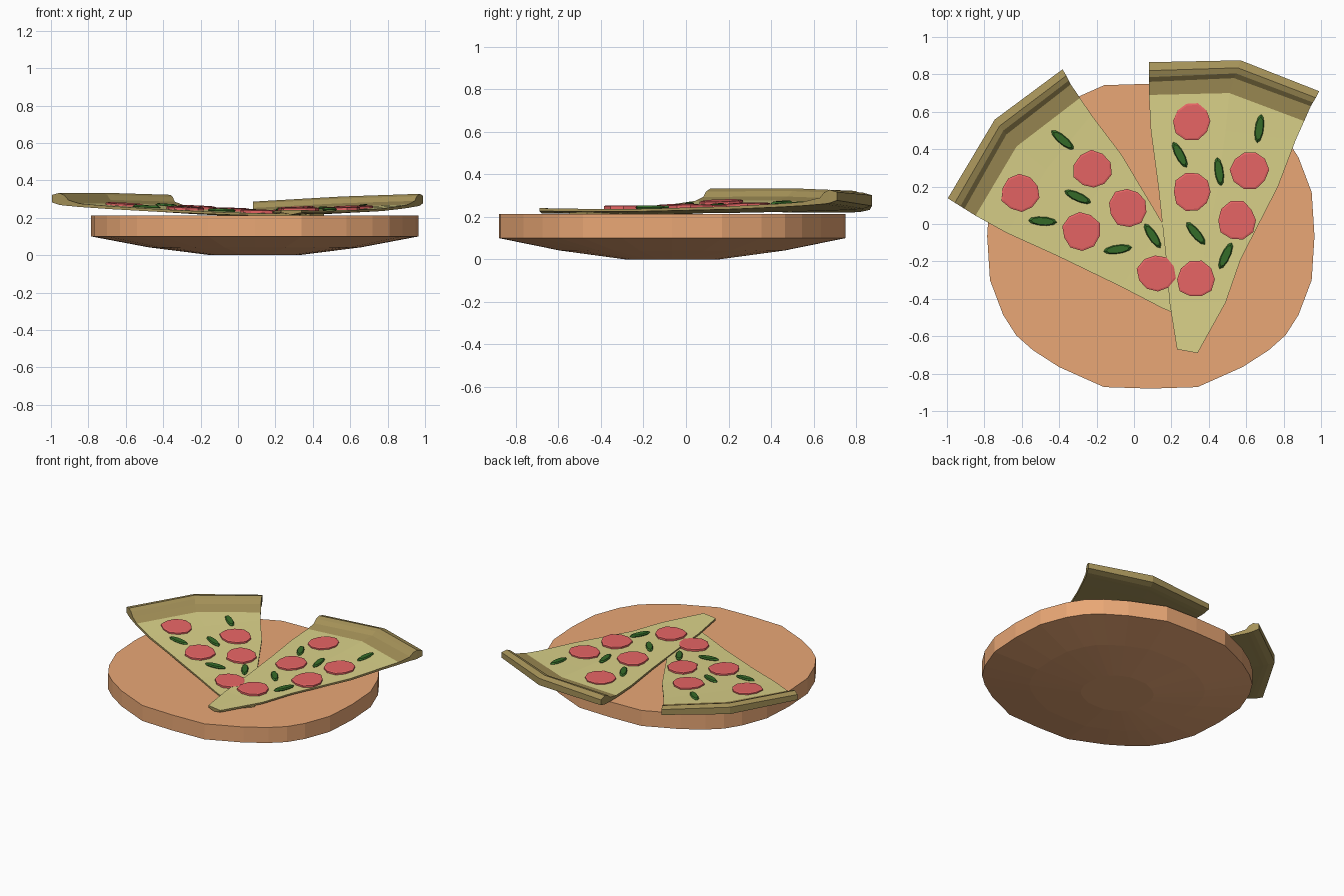
import bpy, bmesh, math, random

if "Cube" in bpy.data.objects:
    bpy.data.objects.remove(bpy.data.objects["Cube"])

random.seed(4)


def material(name, r, g, b):
    m = bpy.data.materials.new(name)
    m.diffuse_color = (r, g, b, 1)
    m.use_nodes = True
    m.node_tree.nodes["Principled BSDF"].inputs["Base Color"].default_value = m.diffuse_color
    return m


WOOD = material("wood", 0.82, 0.39, 0.18)
CHEESE = material("cheese", 0.70, 0.64, 0.25)
CRUST = material("crust", 0.38, 0.29, 0.10)
SALAMI = material("pepperoni", 0.80, 0.13, 0.13)
GREEN = material("pepper", 0.036, 0.15, 0.022)


def finish(name, bm, mats):
    bmesh.ops.recalc_face_normals(bm, faces=bm.faces)
    me = bpy.data.meshes.new(name)
    bm.to_mesh(me)
    bm.free()
    for m in mats:
        me.materials.append(m)
    ob = bpy.data.objects.new(name, me)
    bpy.context.collection.objects.link(ob)
    return ob


def stack(name, outline, centre, rings, mat, place=lambda x, y, z: (x, y, z)):
    """Capped solid from scaled copies of one outline at several heights."""
    bm = bmesh.new()
    loops = [[bm.verts.new(place(centre[0] + x * s, centre[1] + y * s, z))
              for x, y in outline] for s, z in rings]
    n = len(outline)
    for a, b in zip(loops, loops[1:]):
        for i in range(n):
            j = (i + 1) % n
            bm.faces.new((a[i], a[j], b[j], b[i]))
    bm.faces.new(loops[0])
    bm.faces.new(loops[-1])
    return finish(name, bm, [mat])


# Round board with a shallow convex underside
quarter = [(0.875, 0), (0.86, 0.235), (0.79, 0.42), (0.72, 0.53),
           (0.63, 0.61), (0.49, 0.70), (0.25, 0.807)]
half = quarter + [(0, 0.815)] + [(-x, y) for x, y in quarter[::-1]]
board = half + [(x, -y) for x, y in half[-2:0:-1]]
stack("board", board, (0.09, -0.065),
      [(0.27, 0), (0.65, 0.042), (1, 0.10), (1, 0.213)], WOOD)

# Slice rows from tip to rim: left, middle, right, top height, bottom height
ROWS = [
    ((0.23, -0.67), (0.285, -0.68), (0.34, -0.69), 0.236, 0.211),
    ((0.19, -0.42), (0.34, -0.42), (0.49, -0.42), 0.232, 0.209),
    ((0.17, -0.17), (0.37, -0.18), (0.57, -0.19), 0.232, 0.209),
    ((0.13, 0.20), (0.45, 0.21), (0.77, 0.20), 0.234, 0.209),
    ((0.09, 0.50), (0.49, 0.50), (0.865, 0.45), 0.236, 0.209),
    ((0.08, 0.69), (0.51, 0.70), (0.91, 0.55), 0.238, 0.209),
    ((0.08, 0.76), (0.535, 0.78), (0.945, 0.63), 0.252, 0.210),
    ((0.08, 0.785), (0.545, 0.805), (0.957, 0.65), 0.276, 0.210),
    ((0.08, 0.82), (0.555, 0.835), (0.972, 0.675), 0.286, 0.212),
    ((0.08, 0.865), (0.57, 0.875), (0.99, 0.71), 0.272, 0.222),
]
PEPPERONI = [(0.31, 0.55), (0.62, 0.29), (0.31, 0.17), (0.55, 0.02), (0.33, -0.295)]
PEPPERS = [(0.67, 0.51, 82), (0.245, 0.37, -62), (0.455, 0.28, -82),
           (0.33, -0.05, -50), (0.49, -0.17, 65)]


def place_right(x, y, z):
    t = (y + 0.68) / 1.55
    u = max(0, (x - 0.08) / 0.91)
    return (x, y, z + 0.005 * (1 - t) + 0.055 * t * t * u)


def place_left(x, y, z):
    t = (y + 0.68) / 1.55
    c, s = math.cos(math.radians(58)), math.sin(math.radians(58))
    dx, dy = x - 0.08, y - 0.87
    return (-1.0 + c * dx - s * dy, 0.14 + s * dx + c * dy,
            z - 0.013 * (1 - t) + 0.05 * t * t)


def pizza_slice(side, place):
    # Base with raised rim; the underside thins towards both cut edges
    bm = bmesh.new()
    top = [[bm.verts.new(place(x, y, r[3])) for x, y in r[:3]] for r in ROWS]
    low = [[bm.verts.new(place(x, y, r[4] + (0, 0.011)[k != 1]))
            for k, (x, y) in enumerate(r[:3])] for r in ROWS]
    for i in range(len(ROWS) - 1):
        for k in range(2):
            for g in (top, low):
                f = bm.faces.new((g[i][k], g[i][k + 1], g[i + 1][k + 1], g[i + 1][k]))
                f.material_index = int(i >= 5 or g is low)
        for k in (0, 2):
            f = bm.faces.new((top[i][k], top[i + 1][k], low[i + 1][k], low[i][k]))
            f.material_index = 1
    for i in (0, len(ROWS) - 1):
        for k in range(2):
            f = bm.faces.new((top[i][k], top[i][k + 1], low[i][k + 1], low[i][k]))
            f.material_index = 1
    finish(side + "_slice", bm, [CHEESE, CRUST])

    # Pepperoni discs
    for n, c in enumerate(PEPPERONI):
        ring = []
        for k in range(10):
            a, r = math.tau * k / 10, random.uniform(0.095, 0.11)
            ring.append((r * math.cos(a), r * math.sin(a)))
        stack(f"{side}_pepperoni_{n}", ring, c, [(1, 0.228), (1, 0.246), (0.9, 0.249)],
              SALAMI, place)

    # Green pepper strips
    for n, (x, y, deg) in enumerate(PEPPERS):
        c, s = math.cos(math.radians(deg)), math.sin(math.radians(deg))
        ring = []
        for k in range(10):
            a = math.tau * k / 10
            p, q = 0.077 * math.cos(a), 0.024 * math.sin(a)
            ring.append((c * p - s * q, s * p + c * q))
        stack(f"{side}_pepper_{n}", ring, (x, y), [(0.8, 0.228), (1, 0.239), (0.8, 0.248)],
              GREEN, place)


pizza_slice("right", place_right)
pizza_slice("left", place_left)
